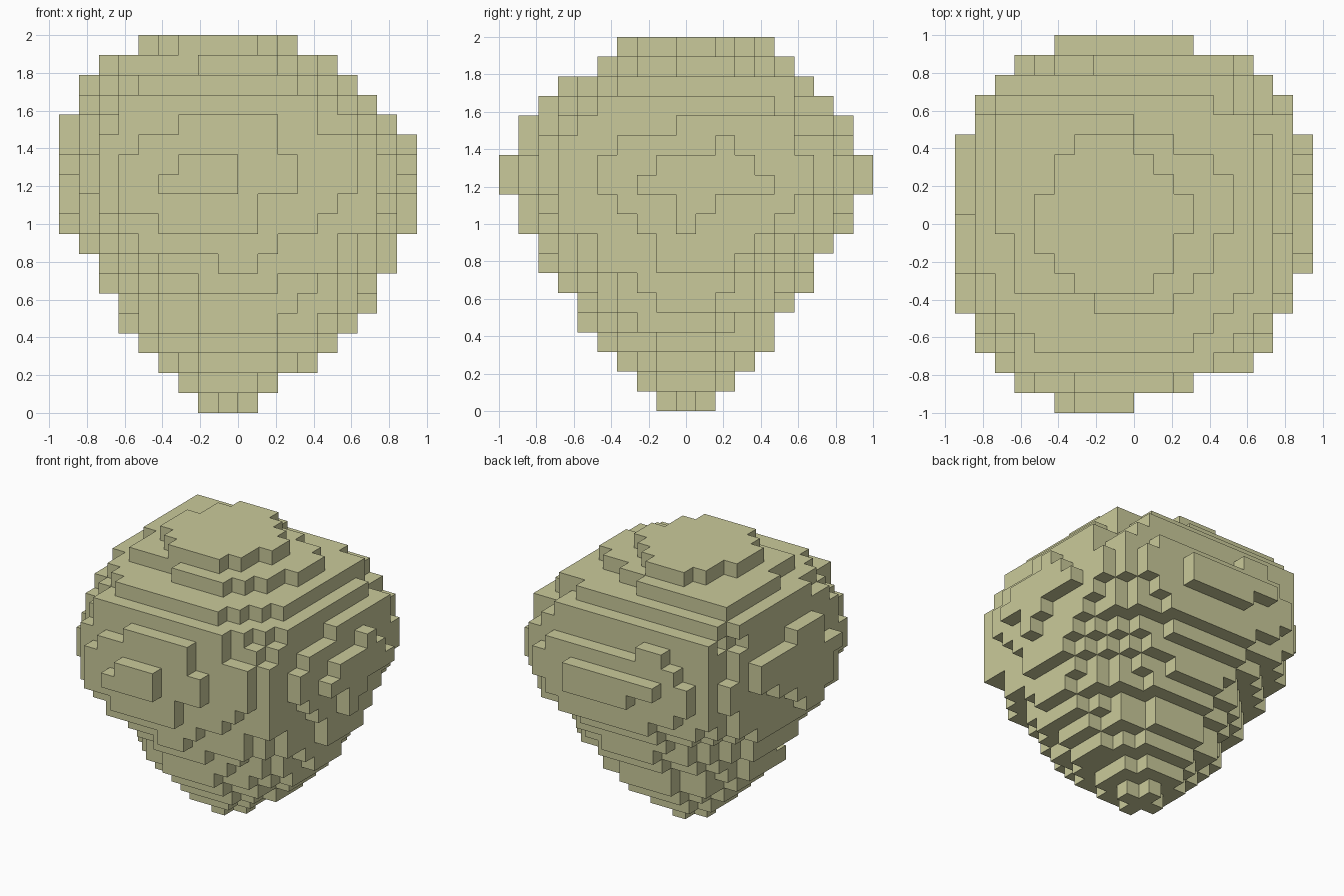
import bpy, bmesh

if "Cube" in bpy.data.objects:
    bpy.data.objects.remove(bpy.data.objects["Cube"], do_unlink=True)

S = 2 / 19  # edge of one block

# Bounds of each layer, bottom to top: x from, x to, y from, y to (in blocks),
# then how far the corners fill out
LAYERS = [
    (-2, 1, 8, 11, 0.85), (-3, 2, 7, 12, 0.95), (-4, 4, 6, 13, 0.95),
    (-5, 5, 5, 14, 0.95), (-6, 6, 4, 14, 0.95), (-6, 7, 4, 15, 0.95),
    (-7, 7, 3, 16, 0.97), (-7, 8, 2, 16, 1.04), (-8, 8, 2, 17, 1.05),
    (-9, 9, 1, 18, 1.1), (-9, 9, 1, 18, 1.1), (-9, 9, 0, 19, 1.1),
    (-9, 9, 0, 19, 1.1), (-9, 9, 1, 18, 1.13), (-9, 8, 1, 18, 1.13),
    (-8, 7, 2, 17, 1.28)]

# Round, slightly off-centre disc of blocks for each layer
cells = set()
for k, (x0, x1, y0, y1, limit) in enumerate(LAYERS):
    for i in range(x0, x1):
        for j in range(y0, y1):
            u = (2 * i + 1 - x0 - x1) / (x1 - x0)
            v = (2 * j + 1 - y0 - y1) / (y1 - y0)
            if u * u + v * v <= limit:
                cells.add((i, j, k))


def reshape(axis, index, run, step, first, spans):
    """Replace one slab of blocks by the given runs, one run per step."""
    for c in [c for c in cells if c[axis] == index]:
        cells.remove(c)
    for n, (a, b) in enumerate(spans):
        for r in range(a, b):
            c = [0, 0, 0]
            c[axis], c[run], c[step] = index, r, first + n
            cells.add(tuple(c))


# Uneven outer slabs: front
reshape(1, 2, 0, 2, 7, [(-1, 1), (-5, 2), (-6, 4), (-7, 5), (-7, 6), (-7, 6),
                        (-7, 6), (-6, 4), (-6, 4)])
reshape(1, 1, 0, 2, 9, [(-4, 1), (-6, 1), (-6, 3), (-6, 3), (-5, 2), (-3, 2)])
reshape(1, 0, 0, 2, 11, [(-4, 0), (-3, 0)])
# Back
reshape(1, 16, 0, 2, 8, [(-3, 3), (-6, 6), (-7, 6), (-7, 7), (-7, 7), (-7, 7),
                         (-7, 6), (-7, 5)])
reshape(1, 17, 0, 2, 9, [(-3, 4), (-5, 5), (-6, 6), (-6, 6), (-5, 5), (-4, -2)])
reshape(1, 18, 0, 2, 11, [(-2, 3), (-4, 3)])
# Sides
reshape(0, 7, 1, 2, 7, [(8, 12), (8, 13), (7, 14), (6, 15), (5, 16), (5, 16),
                        (6, 15), (9, 15)])
reshape(0, 8, 1, 2, 9, [(9, 10), (9, 11), (7, 14), (8, 13), (11, 12)])
reshape(0, -9, 1, 2, 9, [(7, 9), (6, 10), (6, 12), (5, 14), (7, 14), (7, 10)])
# Top
reshape(2, 16, 0, 1, 3, [(-5, 3), (-6, 4), (-7, 5), (-7, 6)] + [(-8, 6)] * 8
        + [(-7, 4)])
reshape(2, 17, 0, 1, 5, [(-2, 2), (-6, 3), (-6, 4), (-6, 4), (-7, 5), (-7, 5),
                         (-7, 5), (-7, 4), (-7, 2), (-7, 0)])
reshape(2, 18, 0, 1, 6, [(-3, 1), (-4, 2), (-5, 2), (-5, 3), (-5, 3), (-4, 2),
                         (-4, 1), (-3, 0)])

# Skin: one quad wherever a block meets open air
bm = bmesh.new()
verts = {}


def corner(p):
    if p not in verts:
        verts[p] = bm.verts.new((p[0] * S, (p[1] - 9.5) * S, p[2] * S))
    return verts[p]


for c in sorted(cells):
    for axis in range(3):
        b, d = (axis + 1) % 3, (axis + 2) % 3
        for side in (0, 1):
            near = list(c)
            near[axis] += 2 * side - 1
            if tuple(near) in cells:
                continue
            quad = []
            for p, q in ((0, 0), (1, 0), (1, 1), (0, 1)):
                v = list(c)
                v[axis] += side
                v[b] += p
                v[d] += q
                quad.append(corner(tuple(v)))
            bm.faces.new(quad if side else quad[::-1])

mesh = bpy.data.meshes.new("rock")
bm.to_mesh(mesh)
bm.free()
rock = bpy.data.objects.new("rock", mesh)
bpy.context.collection.objects.link(rock)

# Flat khaki stone
stone = bpy.data.materials.new("khaki_stone")
stone.use_nodes = True
colour = (0.59, 0.59, 0.325, 1)
stone.diffuse_color = colour
stone.node_tree.nodes["Principled BSDF"].inputs["Base Color"].default_value = colour
mesh.materials.append(stone)
